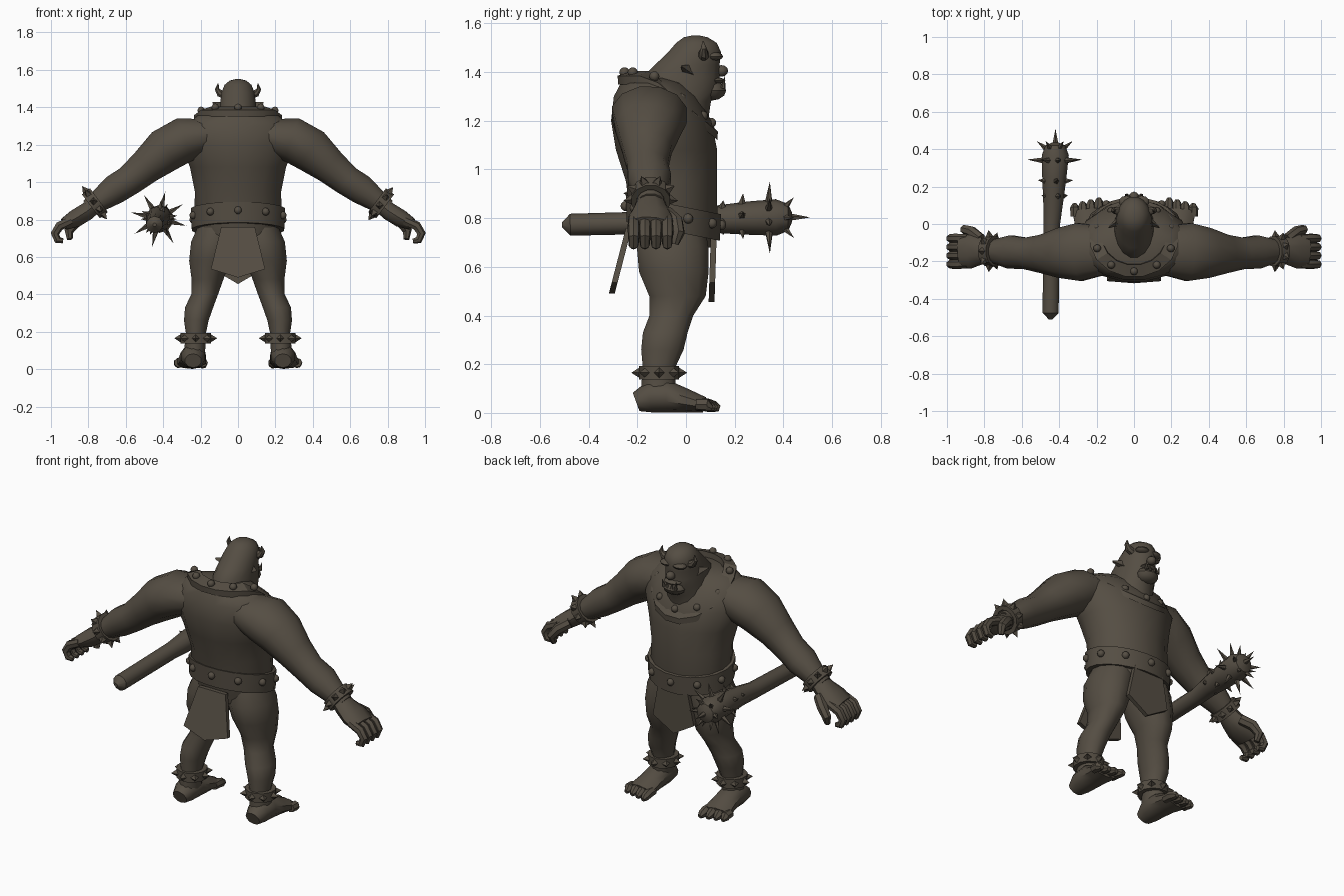
import bpy, bmesh, math
from mathutils import Vector, Matrix

if "Cube" in bpy.data.objects:
    bpy.data.objects.remove(bpy.data.objects["Cube"])

hide = bpy.data.materials.new("dark brown")
hide.use_nodes = True
hide.diffuse_color = (0.09, 0.075, 0.056, 1)
hide.node_tree.nodes["Principled BSDF"].inputs["Base Color"].default_value = hide.diffuse_color

X, Y, Z = Vector((1, 0, 0)), Vector((0, 1, 0)), Vector((0, 0, 1))
SIDES = ((1, "left"), (-1, "right"))


def finish(name, bm, angle=40):
    bmesh.ops.recalc_face_normals(bm, faces=bm.faces)
    mesh = bpy.data.meshes.new(name)
    bm.to_mesh(mesh)
    bm.free()
    mesh.materials.append(hide)
    ob = bpy.data.objects.new(name, mesh)
    bpy.context.collection.objects.link(ob)
    bpy.ops.object.select_all(action='DESELECT')
    ob.select_set(True)
    bpy.context.view_layer.objects.active = ob
    bpy.ops.object.shade_smooth_by_angle(angle=math.radians(angle))
    return ob


def skin(name, loops, wrap=False, angle=40):
    """Bridge equal point loops; wrap joins last to first, otherwise ends are capped."""
    bm = bmesh.new()
    rows = [[bm.verts.new(p) for p in loop] for loop in loops]
    n = len(rows[0])
    pairs = list(zip(rows, rows[1:])) + ([(rows[-1], rows[0])] if wrap else [])
    for a, b in pairs:
        for i in range(n):
            j = (i + 1) % n
            bm.faces.new((a[i], a[j], b[j], b[i]))
    if not wrap:
        bm.faces.new(rows[0])
        bm.faces.new(rows[-1])
    return finish(name, bm, angle)


def oval(c, a, b, n):
    return [Vector(c) + a * math.cos(t) + b * math.sin(t)
            for t in (math.tau * (i + 0.5) / n for i in range(n))]


def tube(name, rings, sides=12, ref=Y, normal=None, flip=1):
    """Rings are x, y, z, radius across, radius along ref."""
    pts = [Vector((r[0] * flip, r[1], r[2])) for r in rings]
    loops = []
    for i, r in enumerate(rings):
        t = normal or (pts[min(i + 1, len(pts) - 1)] - pts[max(i - 1, 0)]).normalized()
        b = (ref - t * ref.dot(t)).normalized()
        loops.append(oval(pts[i], b.cross(t) * r[3], b * r[-1], sides))
    return skin(name, loops)


def spikes(name, items, sides=4):
    """Items are base, direction, radius, length."""
    bm = bmesh.new()
    for base, d, r, length in items:
        d = Vector(d).normalized()
        m = Matrix.Translation(Vector(base) + d * length / 2) @ d.to_track_quat('Z', 'Y').to_matrix().to_4x4()
        bmesh.ops.create_cone(bm, cap_ends=True, segments=sides, radius1=r, radius2=0, depth=length, matrix=m)
    return finish(name, bm, 20)


def balls(name, items):
    """Items are centre and three radii."""
    bm = bmesh.new()
    for c, s in items:
        bmesh.ops.create_uvsphere(bm, u_segments=10, v_segments=6, radius=1,
                                  matrix=Matrix.Translation(c) @ Matrix.Diagonal((*s, 1)))
    return finish(name, bm)


def cuff(name, c, axis, r, width, count, length):
    """Thick band round a limb with a row of pointed studs."""
    c, axis = Vector(c), axis.normalized()
    b = (Y - axis * Y.dot(axis)).normalized()
    a = b.cross(axis)
    skin(name, [oval(c + axis * h, a * q, b * q, 12) for q, h in
                ((r, -width), (r, width), (r * .7, width), (r * .7, -width))], True, 30)
    dirs = [a * math.cos(t) + b * math.sin(t) for t in (math.tau * i / count for i in range(count))]
    spikes(name + "_spikes", [(c + d * (r - .008), d, .024, length) for d in dirs])


# Torso and head
tube("torso", [(0, -.05, .68, .2, .16), (0, -.05, .8, .238, .183), (0, -.06, .95, .235, .19),
               (0, -.08, 1.08, .262, .212), (0, -.102, 1.2, .31, .21), (0, -.125, 1.3, .29, .175),
               (0, -.14, 1.355, .22, .13), (0, -.14, 1.375, .12, .07)], 16, normal=Z)
tube("head", [(0, -.02, 1.18, .12, .11), (0, -.02, 1.28, .112, .125), (0, -.025, 1.33, .108, .165),
              (0, -.02, 1.38, .103, .16), (0, .005, 1.43, .096, .135), (0, .035, 1.48, .09, .112),
              (0, .043, 1.52, .073, .085), (0, .04, 1.543, .045, .05), (0, .04, 1.55, .015, .018)], 16, normal=Z)
balls("face_features", [((0, .105, 1.325), (.068, .06, .042)), ((0, .145, 1.405), (.026, .028, .024)),
                        ((.04, .118, 1.465), (.042, .034, .018)), ((-.04, .118, 1.465), (.042, .034, .018)),
                        ((0, .12, 1.365), (.055, .042, .014))])
spikes("tusks", [((s * x, .152, 1.335), (s * .2, .15, 1), .011, h)
                 for s, _ in SIDES for x, h in ((.038, .05), (.013, .03))], 6)
for s, side in SIDES:
    tube(side + "_horn", [(.065, .07, 1.465, .024), (.098, .072, 1.475, .021),
                          (.112, .073, 1.497, .013), (.106, .07, 1.528, .002)], 8, flip=s)
    skin(side + "_ear", [[Vector((s * x, y, z)) for x, y, z in tri] for tri in (
        ((.08, .05, 1.375), (.085, .02, 1.43), (.08, -.01, 1.39)),
        ((.135, -.015, 1.422), (.135, -.02, 1.428), (.135, -.022, 1.42)))])


# Collar, draped from the nape down to the chest
def drape(y):
    return 1.375 if y < -.15 else 1.375 - (y + .15) * .82


def collar_loop(rx, ry, lift):
    return [Vector((p.x, p.y, drape(p.y) + lift)) for p in oval((0, -.075, 0), X * rx, Y * ry, 16)]


skin("collar", [collar_loop(*q) for q in ((.238, .208, -.025), (.24, .21, .01), (.17, .145, .03), (.165, .14, -.02))],
     True, 30)
balls("collar_studs", [(Vector((p.x, p.y, drape(p.y) + .024)), (.021,) * 3)
                       for p in oval((0, -.075, 0), X * .207, Y * .178, 10)])


# Belt, lower at the belly
def belt_loop(grow, h):
    return [p + Z * (.79 - p.y * .2 + h) for p in oval((0, -.052, 0), X * (.232 + grow), Y * (.176 + grow), 20)]


skin("belt", [belt_loop(*q) for q in ((.018, -.055), (.022, .055), (-.02, .055), (-.02, -.055))], True, 30)
balls("belt_studs", [(p, (.021,) * 3) for p in
                     [q + Z * (.8 - q.y * .2) for q in oval((0, -.052, 0), X * .252, Y * .196, 10)]])


# Hanging cloths
def flap(name, top_y, low_y, half, tip):
    shape = [(-.09, .76), (.09, .76), (half, .535), (0, tip), (-half, .535)]
    skin(name, [[Vector((x, top_y + (low_y - top_y) * (.76 - z) / (.76 - tip) + t, z))
                 for x, z in shape] for t in (-.012, .012)])


flap("back_cloth", -.235, -.305, .145, .49)
flap("front_cloth", .115, .105, .135, .455)

# Limbs
for s, side in SIDES:
    tube(side + "_arm", [(.14, -.14, 1.25, .09, .13), (.29, -.15, 1.225, .125, .16), (.39, -.155, 1.17, .123, .138),
                         (.49, -.16, 1.085, .098, .105), (.58, -.157, 1.01, .084, .086),
                         (.66, -.15, .96, .082, .092), (.77, -.145, .88, .055, .058), (.8, -.145, .86, .05, .055)],
         12, flip=s)
    tube(side + "_palm", [(.75, -.145, .89, .046, .05), (.81, -.145, .842, .05, .07),
                          (.87, -.145, .805, .05, .092), (.93, -.15, .775, .034, .088)], 10, flip=s)
    for i in range(4):
        y = -.215 + i * .046
        tube(f"{side}_finger_{i + 1}", [(.89, y, .795, .024), (.955, y, .765, .026), (.98, y, .725, .024),
                                        (.965, y, .69, .021), (.935, y, .685, .014)], 7, flip=s)
    tube(side + "_thumb", [(.82, -.08, .82, .03), (.87, -.04, .785, .03), (.905, -.03, .74, .026),
                           (.9, -.045, .695, .016)], 7, flip=s)
    cuff(side + "_wrist_cuff", (s * .765, -.145, .887), Vector((s * .8, 0, -.6)), .082, .027, 9, .04)

    tube(side + "_leg", [(.11, -.05, .78, .1, .13), (.13, -.055, .68, .125, .152), (.15, -.05, .58, .115, .148),
                         (.163, -.035, .48, .088, .12), (.178, -.06, .4, .074, .093), (.208, -.085, .33, .078, .095),
                         (.223, -.097, .26, .068, .09), (.225, -.11, .19, .055, .07), (.235, -.115, .06, .06, .075)],
         12, normal=Z, flip=s)
    tube(side + "_foot", [(.24, -.205, .045, .045, .04), (.24, -.15, .065, .066, .064), (.24, -.08, .068, .07, .067),
                          (.243, .0, .05, .076, .049), (.25, .075, .033, .084, .032)], 10, ref=Z, flip=s)
    for i in range(4):
        x, end = .188 + i * .043, .138 - i * .01
        tube(f"{side}_toe_{i + 1}", [(x, .04, .035, .025), (x, .085, .034, .027),
                                     (x, end - .02, .025, .024), (x, end, .018, .012)], 7, ref=Z, flip=s)
    cuff(side + "_ankle_cuff", (s * .226, -.11, .165), Z, .085, .027, 8, .038)

# Spiked club hanging under the right arm
tube("club", [(-.446, -.51, .772, .01), (-.446, -.475, .773, .045), (-.44, .0, .785, .047), (-.432, .12, .795, .056),
              (-.426, .25, .8, .068), (-.42, .37, .803, .075), (-.42, .42, .803, .055), (-.42, .435, .803, .02)],
     10, ref=Z)
thorns = [((-.42, .42, .803), Y, .018, .09)]
for y, r, count, length, lean in ((.15, .055, 4, .03, .1), (.23, .064, 5, .045, .1),
                                  (.34, .07, 8, .09, .05), (.4, .05, 6, .07, .8)):
    for i in range(count):
        t = math.tau * (i + y * 5) / count
        d = Vector((math.cos(t), 0, math.sin(t)))
        thorns.append((Vector((-.424, y, .802)) + d * (r - .008), d + Y * lean, .017, length))
spikes("club_spikes", thorns, 5)
